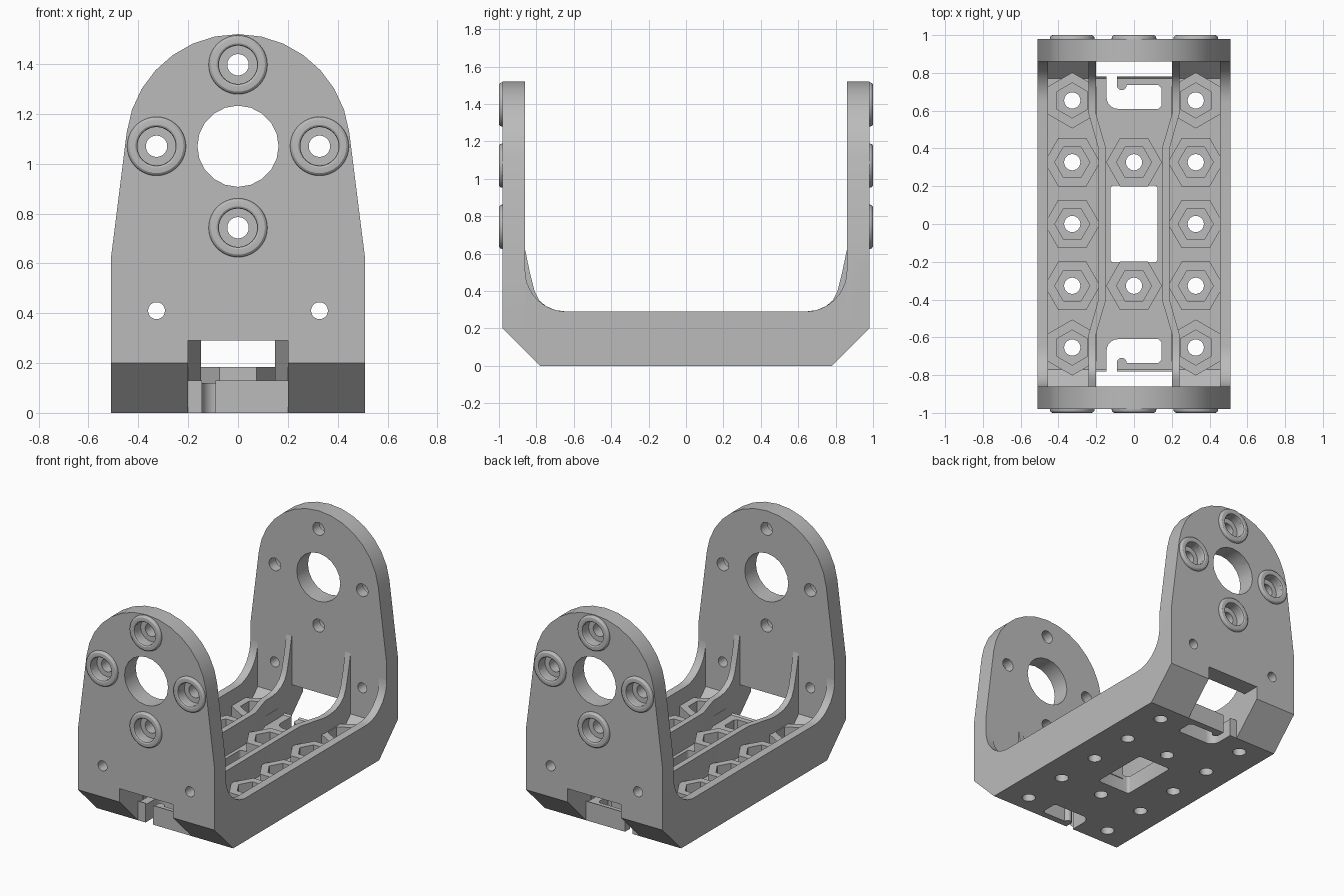
import bpy, bmesh, math
from mathutils import Matrix, Vector

cube = bpy.data.objects.get("Cube")
if cube:
    bpy.data.objects.remove(cube, do_unlink=True)

grey = bpy.data.materials.new("light grey")
grey.use_nodes = True
COLOUR = (0.5, 0.5, 0.5, 1)
grey.diffuse_color = COLOUR
grey.node_tree.nodes["Principled BSDF"].inputs["Base Color"].default_value = COLOUR


def finish(name, bm):
    bmesh.ops.recalc_face_normals(bm, faces=bm.faces)
    me = bpy.data.meshes.new(name)
    bm.to_mesh(me)
    bm.free()
    me.materials.append(grey)
    ob = bpy.data.objects.new(name, me)
    bpy.context.collection.objects.link(ob)
    return ob


def skin(name, rings, closed=False):
    """Join equal rings of points; closed wraps the last ring to the first."""
    bm = bmesh.new()
    vs = [[bm.verts.new(p) for p in r] for r in rings]
    n = len(vs[0])
    pairs = list(zip(vs, vs[1:])) + ([(vs[-1], vs[0])] if closed else [])
    for a, b in pairs:
        for i in range(n):
            j = (i + 1) % n
            bm.faces.new((a[i], a[j], b[j], b[i]))
    if not closed:
        bm.faces.new(vs[0])
        bm.faces.new(vs[-1])
    return finish(name, bm)


def prism(name, pts, axis, lo, hi):
    """Extrude a 2D outline along x, y or z."""
    place = {"x": lambda p, d: (d, p[0], p[1]),
             "y": lambda p, d: (p[0], d, p[1]),
             "z": lambda p, d: (p[0], p[1], d)}[axis]
    return skin(name, [[place(p, d) for p in pts] for d in (lo, hi)])


def ngon(cx, cy, r, n, turn=0.0):
    return [(cx + r * math.cos(turn + math.tau * i / n),
             cy + r * math.sin(turn + math.tau * i / n)) for i in range(n)]


def rounded(x0, y0, x1, y1, r):
    """Rectangle outline with rounded corners."""
    out = []
    for k, (cx, cy) in enumerate([(x1 - r, y1 - r), (x0 + r, y1 - r),
                                  (x0 + r, y0 + r), (x1 - r, y0 + r)]):
        for i in range(5):
            a = math.pi / 2 * (k + i / 4)
            out.append((cx + r * math.cos(a), cy + r * math.sin(a)))
    return out


def boolean(ob, other, op="DIFFERENCE"):
    mod = ob.modifiers.new("cut", "BOOLEAN")
    mod.operation, mod.solver, mod.object = op, "EXACT", other
    bpy.context.view_layer.objects.active = ob
    bpy.ops.object.modifier_apply(modifier=mod.name)
    bpy.data.objects.remove(other, do_unlink=True)


def smooth(ob):
    bpy.ops.object.select_all(action="DESELECT")
    ob.select_set(True)
    bpy.context.view_layer.objects.active = ob
    bpy.ops.object.shade_smooth_by_angle(angle=math.radians(25))


SIDES = (-1, 1)
FLOOR, PAD, RIM = 0.12, 0.185, 0.29
HUB, SPREAD = 1.07, 0.327

# Frame: U-shaped section trimmed to the rounded outline of the end plates
half = [(0.78, 0), (0.98, 0.2), (0.98, 1.7), (0.86, 1.7), (0.86, 0.21), (0.77, FLOOR)]
frame = prism("frame", half + [(-y, z) for y, z in reversed(half)], "x", -0.51, 0.51)
arc = [(0.45 * math.cos(a), HUB + 0.45 * math.sin(a))
       for a in (math.radians(7 + 166 * i / 14) for i in range(15))]
outline = [(-0.51, -0.1), (0.51, -0.1), (0.51, 0.62)] + arc + [(-0.51, 0.62)]
boolean(frame, prism("outline", outline, "y", -1.2, 1.2), "INTERSECT")

# Holes through both end plates
boolean(frame, prism("hub_hole", ngon(0, HUB, 0.163, 20), "y", -1.2, 1.2))
boss_spots = [(0, HUB + SPREAD), (0, HUB - SPREAD), (SPREAD, HUB), (-SPREAD, HUB)]
for x, z in boss_spots:
    boolean(frame, prism("bolt_hole", ngon(x, z, 0.043, 24), "y", -1.2, 1.2))
for s in SIDES:
    boolean(frame, prism("pin_hole", ngon(s * SPREAD, 0.41, 0.034, 20), "y", -1.2, 1.2))

# Counterbores in the outer faces
for s in SIDES:
    for x, z in boss_spots:
        boolean(frame, prism("bore", ngon(x, z, 0.077, 32), "y", s * 0.93, s * 1.2))

# End windows, cable slots and the centre opening
boolean(frame, prism("centre", rounded(-0.125, -0.205, 0.125, 0.205, 0.02), "z", -0.1, 0.5))
for s in SIDES:
    boolean(frame, prism("window", [(-0.2, s * 0.78), (0.2, s * 0.78), (0.2, s * 1.2),
                                    (-0.2, s * 1.2)], "z", -0.1, RIM))
    corner = [(-0.085 - 0.06 * math.cos(a), 0.67 - 0.06 * math.sin(a))
              for a in (math.pi / 2 * i / 6 for i in range(7))]
    slot = [(-0.145, 0.85)] + corner + [(0.13, 0.61), (0.145, 0.625), (0.145, 0.72),
            (0.13, 0.735), (-0.04, 0.735), (-0.09, 0.735), (-0.09, 0.85)]
    boolean(frame, prism("slot", [(x, s * y) for x, y in slot], "z", -0.1, 0.5))
    # Bulb at the tip of the cable hook
    smooth(prism("cable_hook_tip", ngon(-0.065, s * 0.735, 0.026, 20), "z", 0, FLOOR))

# Nut pads with hexagonal pockets
spots = [(s * SPREAD, k * SPREAD) for s in SIDES for k in range(-2, 3)]
spots += [(0, s * SPREAD) for s in SIDES]
for x, y in spots:
    turn = math.pi / 6 if abs(y) > 0.5 else 0
    pad = prism("nut_pad", ngon(x, y, 0.148, 6, turn), "z", 0.09, PAD)
    for ob in (pad, frame):
        boolean(ob, prism("pocket", ngon(x, y, 0.093, 6, turn), "z", 0.07, 0.5))
    boolean(frame, prism("screw_hole", ngon(x, y, 0.043, 24), "z", -0.1, 0.5))
smooth(frame)


# Lengthwise walls: each station is (y, top height); mirrored to both ends
def wall(name, stations, inner, thick, low):
    full = [(-y, z) for y, z in reversed(stations)] + stations
    for s in SIDES:
        rings = []
        for y, z in full:
            a = inner(abs(y))
            b = a + thick
            rings.append([(s * a, y, low), (s * b, y, low), (s * b, y, z), (s * a, y, z)])
        smooth(skin(name, rings))


def rib_x(y):
    return 0.148 + 0.052 * min(1, max(0, (y - 0.4) / 0.18))


fillet = [(0.64 + 0.22 * math.sin(a), 0.51 - 0.22 * math.cos(a))
          for a in (math.pi / 2 * i / 10 for i in range(11))]
wall("side_wall", fillet + [(0.88, 0.52)], lambda y: 0.455, 0.055, 0.1)
sweep = [(0.4, RIM), (0.58, RIM), (0.64, RIM), (0.7, 0.298), (0.75, 0.32), (0.785, 0.35),
         (0.81, 0.4), (0.835, 0.5), (0.86, 0.62), (0.88, 0.63)]
wall("rib", sweep, rib_x, 0.04, 0.1)

# Bolt bosses: rounded rings turned around each bolt axis
ring_profile = [(0.118, 0.97), (0.118, 0.985), (0.115, 0.993), (0.108, 0.999),
                (0.1, 1.0), (0.086, 1.0), (0.079, 0.996), (0.077, 0.99), (0.077, 0.97)]
for s in SIDES:
    for x, z in boss_spots:
        rings = [[(x + r * math.cos(a), s * d, z + r * math.sin(a)) for r, d in ring_profile]
                 for a in (math.tau * i / 40 for i in range(40))]
        smooth(skin("bolt_boss", rings, closed=True))
